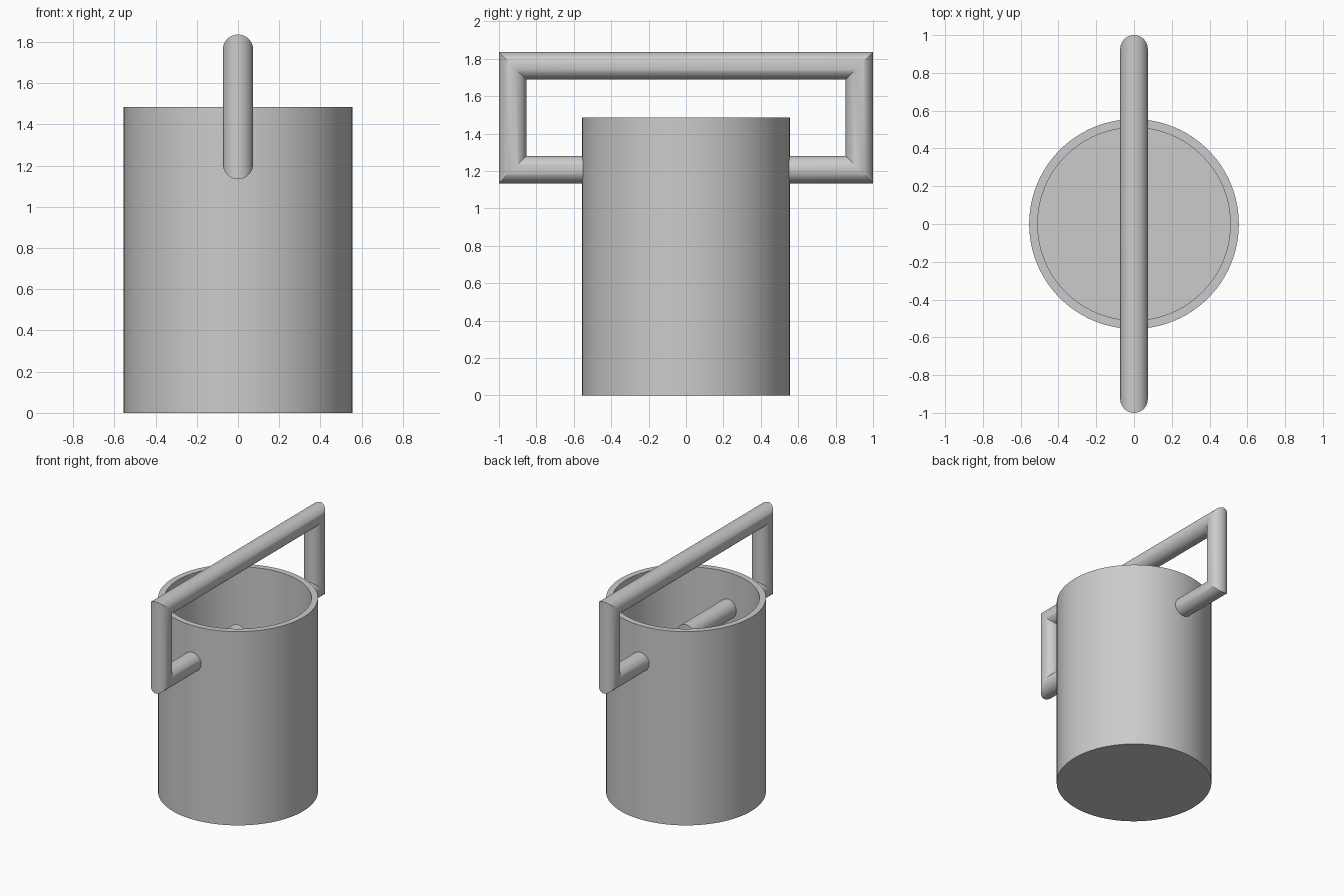
import bpy, bmesh
from math import sin, cos, pi, radians
from mathutils import Vector

if "Cube" in bpy.data.objects:
    bpy.data.objects.remove(bpy.data.objects["Cube"])

SEG = 96


def finish(bm, name):
    bmesh.ops.recalc_face_normals(bm, faces=bm.faces)
    mesh = bpy.data.meshes.new(name)
    bm.to_mesh(mesh)
    bm.free()
    obj = bpy.data.objects.new(name, mesh)
    bpy.context.collection.objects.link(obj)
    bpy.ops.object.select_all(action='DESELECT')
    obj.select_set(True)
    bpy.context.view_layer.objects.active = obj
    bpy.ops.object.shade_smooth_by_angle(angle=radians(30))
    return obj


def skin(bm, rings):
    """Bridge successive vertex rings and cap both ends."""
    for a, b in zip(rings, rings[1:]):
        n = len(a)
        for i in range(n):
            j = (i + 1) % n
            bm.faces.new((a[i], a[j], b[j], b[i]))
    bm.faces.new(rings[0])
    bm.faces.new(rings[-1])


def lathe(name, profile):
    bm = bmesh.new()
    skin(bm, [[bm.verts.new((r * cos(2 * pi * i / SEG), r * sin(2 * pi * i / SEG), z))
               for i in range(SEG)] for r, z in profile])
    return finish(bm, name)


def mitred_pipe(name, path, radius, sides=40):
    """Round pipe along a path in the YZ plane with sharp mitred corners."""
    pts = [Vector((0, y, z)) for y, z in path]
    dirs = [(b - a).normalized() for a, b in zip(pts, pts[1:])]
    side = Vector((1, 0, 0))
    bm = bmesh.new()
    rings = []
    for k, p in enumerate(pts):
        d0, d1 = dirs[max(k - 1, 0)], dirs[min(k, len(dirs) - 1)]
        n0, n1 = side.cross(d0), side.cross(d1)
        mitre = (n0 + n1) / (1 + n0.dot(n1))
        rings.append([bm.verts.new(p + radius * (cos(2 * pi * i / sides) * side
                                                 + sin(2 * pi * i / sides) * mitre))
                      for i in range(sides)])
    skin(bm, rings)
    return finish(bm, name)


# Open cylindrical cup with a thin wall and floor
lathe("cup_body", [(0.555, 0), (0.555, 1.485), (0.51, 1.485), (0.51, 0.045)])

# Square pipe handle: starts inside the cup, passes over the top, ends in the far wall
R = 0.073
Y, LOW, HIGH = 1 - R, 1.207, 1.763
mitred_pipe("handle", [(0, LOW), (-Y, LOW), (-Y, HIGH), (Y, HIGH), (Y, LOW), (0.53, LOW)], R)
